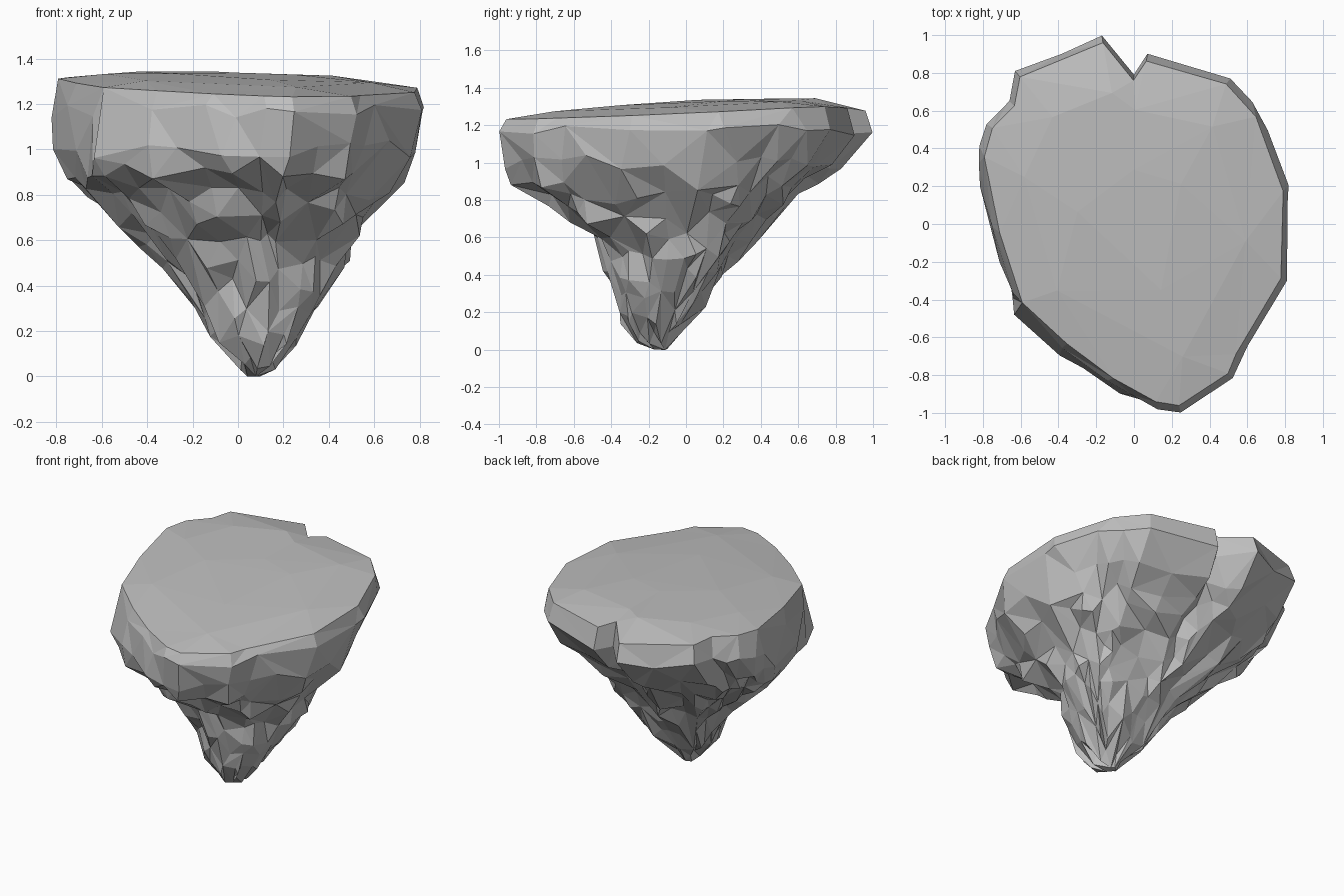
import bpy, bmesh, math, random
from mathutils import Vector, noise

random.seed(4)
if "Cube" in bpy.data.objects:
    bpy.data.objects.remove(bpy.data.objects["Cube"], do_unlink=True)

# Plan outline of the plateau, anticlockwise from the notch at the back
OUTLINE = [(0, .79), (-.17, 1), (-.41, .89), (-.63, .81), (-.66, .65), (-.78, .53),
           (-.82, .41), (-.82, .29), (-.74, -.05), (-.66, -.3), (-.61, -.44),
           (-.37, -.66), (-.14, -.83), (.12, -.98), (.25, -1), (.52, -.82),
           (.59, -.66), (.81, -.3), (.82, .19), (.73, .45), (.65, .62),
           (.51, .77), (.07, .9)]

# Extents of the rock at each height: z, x min, x max, y min, y max
LEVELS = [(1.17, -.82, .82, -1, 1), (1, -.81, .78, -.97, .83),
          (.9, -.76, .73, -.9, .69), (.8, -.66, .68, -.72, .59),
          (.7, -.55, .6, -.63, .47), (.6, -.43, .5, -.5, .36),
          (.5, -.29, .44, -.42, .26), (.4, -.23, .4, -.39, .2),
          (.28, -.18, .35, -.37, .14), (.17, -.12, .27, -.35, .05),
          (.06, 0, .17, -.27, -.06), (0, .04, .1, -.17, -.1)]


def subdivide(points, parts):
    """Split every side of a closed outline into equal parts."""
    out = []
    for i, p in enumerate(points):
        a, b = Vector(p), Vector(points[(i + 1) % len(points)])
        out += [a.lerp(b, k / parts) for k in range(parts)]
    return out


def plateau_point(p, scale, rise):
    """Point of the sloping plateau, dipping towards its back edge."""
    x, y = p.x * scale, p.y * scale
    dip = .25 * max(0, y - .75)
    return x, y, 1.28 + .045 * y - .02 * x + rise - dip


def bridge(bm, upper, lower):
    for i in range(len(upper)):
        j = (i + 1) % len(upper)
        bm.faces.new((upper[i], lower[i], lower[j], upper[j]))


plan = subdivide(OUTLINE, 2)
bm = bmesh.new()
rings = []

# Gently domed plateau, from its middle out to the rim
for scale, rise in ((.35, .045), (.7, .03), (.96, 0)):
    rings.append([bm.verts.new(plateau_point(p, scale, rise)) for p in plan])
bm.faces.new(rings[0])

# Craggy underside, rounding off and narrowing to the tip
for z, x0, x1, y0, y1 in LEVELS:
    ring = []
    depth = 1 - z / 1.17
    crag = .085 * math.sin(math.pi * depth)
    for p in plan:
        q = Vector((p.x / .82, p.y))
        q = q.lerp(q.normalized(), .7 * depth ** .6)
        co = Vector(((x0 + x1) / 2 + q.x * (x1 - x0) / 2,
                     (y0 + y1) / 2 + q.y * (y1 - y0) / 2, z))
        bump = noise.noise(co * 5) + .6 * noise.noise(co * 11)
        co += Vector((q.x, q.y, 0)).normalized() * crag * (bump + .1)
        if z > 0:
            co.z += random.uniform(-.035, .035)
        ring.append(bm.verts.new(co))
    rings.append(ring)
bm.faces.new(list(reversed(rings[-1])))
for upper, lower in zip(rings, rings[1:]):
    bridge(bm, upper, lower)

# Clear the crowded facets at the tip, then triangulate
bmesh.ops.remove_doubles(bm, verts=bm.verts[:], dist=.035)
bmesh.ops.triangulate(bm, faces=bm.faces[:])
bmesh.ops.recalc_face_normals(bm, faces=bm.faces[:])

mesh = bpy.data.meshes.new("floating_rock")
bm.to_mesh(mesh)
bm.free()
rock = bpy.data.objects.new("floating_rock", mesh)
bpy.context.collection.objects.link(rock)

# Merge small facets into broad, irregular chipped planes
chips = rock.modifiers.new("chipped_facets", "DECIMATE")
chips.ratio = .55

# Plain grey stone
stone = bpy.data.materials.new("grey_stone")
stone.use_nodes = True
colour = (.52, .52, .52, 1)
stone.diffuse_color = colour
stone.node_tree.nodes["Principled BSDF"].inputs["Base Color"].default_value = colour
mesh.materials.append(stone)
